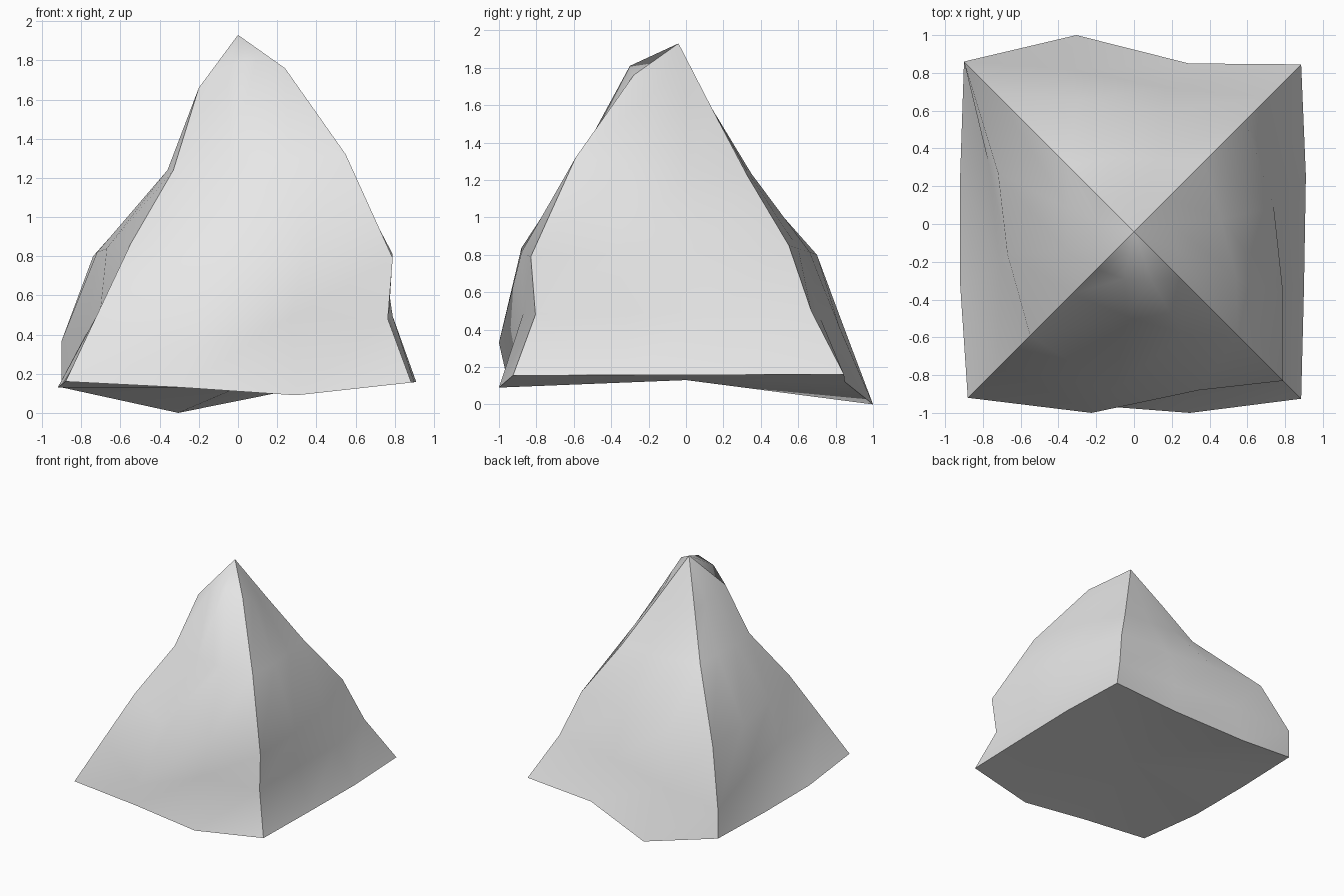
import bpy
import bmesh
from mathutils import Vector

cube = bpy.data.objects.get("Cube")
if cube:
    bpy.data.objects.remove(cube, do_unlink=True)

CENTRE = Vector((0, -0.04, 0))
APEX = (0, -0.04, 1.93)

# Four ridges, base upwards: (distance out along the diagonal, height)
RIDGES = [
    ((-1, -1), [(.88, .16), (.72, .5), (.55, .86), (.33, 1.24), (.2, 1.66)]),
    ((1, -1), [(.885, .155), (.765, .48), (.79, .79), (.55, 1.32), (.24, 1.76)]),
    ((1, 1), [(.885, .16), (.71, .5), (.59, .85), (.37, 1.22), (.18, 1.58)]),
    ((-1, 1), [(.9, .13), (.9, .37), (.74, .8), (.35, 1.24), (.18, 1.58)]),
]

# Four sides, base upwards: how far the two inner points of each row bulge out
SIDES = [
    ((0, -1), [(.915, .96), (.96, .83), (.84, .84), (.45, .54), (.25, .26)]),
    ((1, 0), [(.9, .91), (.77, .79), (.79, .74), (.54, .46), (.23, .2)]),
    ((0, 1), [(.89, 1.04), (.76, .86), (.64, .7), (.38, .39), (.18, .18)]),
    ((-1, 0), [(.92, .92), (.77, .71), (.72, .67), (.35, .36), (.19, .2)]),
]

# Uneven heights: (side, row, inner point) -> height
HEIGHTS = {(0, 0, 0): .13, (0, 0, 1): .09, (0, 1, 0): .33,
           (0, 4, 0): 1.77, (0, 4, 1): 1.81,
           (2, 0, 0): .12, (2, 0, 1): 0, (3, 0, 0): .13, (3, 0, 1): .13}


def ridge_point(i, row):
    (sx, sy), steps = RIDGES[i % 4]
    r, z = steps[row]
    return CENTRE + Vector((sx * r, sy * r, z))


def row_points(row):
    """One closed loop round the rock: a ridge point, then two inner points, per side."""
    points = []
    for i, (out, bulges) in enumerate(SIDES):
        a, b = ridge_point(i, row), ridge_point(i + 1, row)
        points.append(a)
        normal = Vector((*out, 0))
        for k in range(2):
            p = a.lerp(b, (k + 1) / 3)
            p += normal * (bulges[row][k] - (p - CENTRE).dot(normal))
            p.z = HEIGHTS.get((i, row, k), p.z)
            points.append(p)
    return points


# Rock body
bm = bmesh.new()
loops = [[bm.verts.new(p) for p in row_points(r)] for r in range(5)]
apex = bm.verts.new(APEX)
bottom = bm.verts.new((0, 0, .13))
n = len(loops[0])
for j in range(n):
    k = (j + 1) % n
    for low, high in zip(loops, loops[1:]):
        bm.faces.new((low[j], low[k], high[k], high[j]))
    bm.faces.new((loops[-1][j], loops[-1][k], apex))
    bm.faces.new((loops[0][k], loops[0][j], bottom))

# Smooth sides with crisp ridges and base rim
for face in bm.faces:
    face.smooth = True
ridge_verts = [{loop[j] for loop in loops} | {apex} for j in range(0, n, 3)]
for edge in bm.edges:
    pair = set(edge.verts)
    if pair <= set(loops[0]) or any(pair <= ridge for ridge in ridge_verts):
        edge.smooth = False
bmesh.ops.recalc_face_normals(bm, faces=bm.faces)

mesh = bpy.data.meshes.new("pointed_rock")
bm.to_mesh(mesh)
bm.free()
rock = bpy.data.objects.new("pointed_rock", mesh)
bpy.context.collection.objects.link(rock)

# Stone colour
grey = bpy.data.materials.new("light_grey")
grey.use_nodes = True
colour = (.8, .8, .8, 1)
grey.diffuse_color = colour
grey.node_tree.nodes["Principled BSDF"].inputs["Base Color"].default_value = colour
mesh.materials.append(grey)
